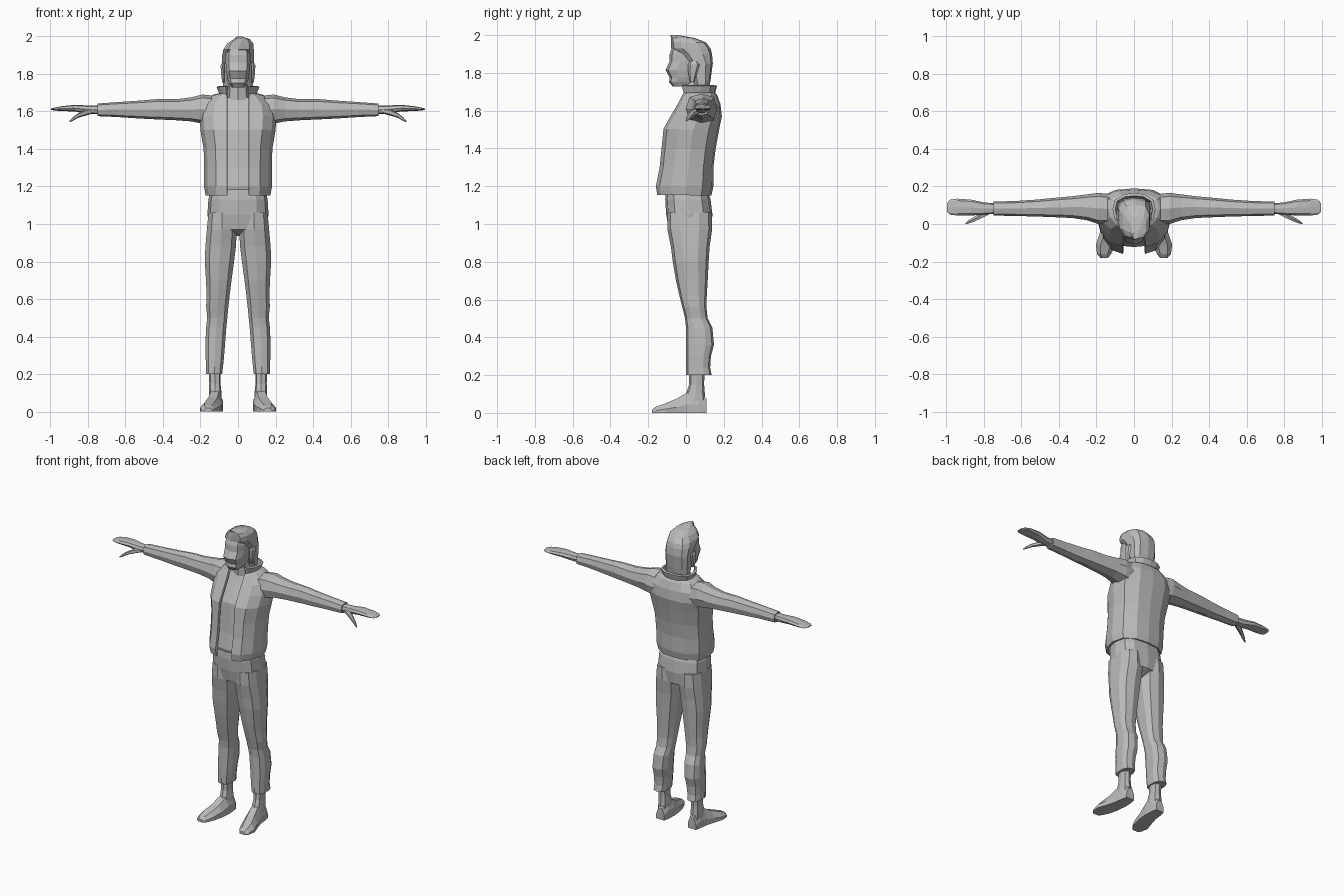
import bpy, bmesh, math

GREY = bpy.data.materials.new("plain grey")
GREY.diffuse_color = (0.5, 0.5, 0.5, 1)


def loft(name, rings, closed=True, mirror=False, thick=0):
    """Skin a list of equal-length point rings into one flat-shaded part."""
    bm = bmesh.new()
    rows = [[bm.verts.new(p) for p in r] for r in rings]
    n = len(rows[0])
    for a, b in zip(rows, rows[1:]):
        for i in range(n if closed else n - 1):
            j = (i + 1) % n
            bm.faces.new((a[i], a[j], b[j], b[i]))
    if closed:
        bm.faces.new(rows[0])
        bm.faces.new(rows[-1])
    bmesh.ops.recalc_face_normals(bm, faces=bm.faces)
    me = bpy.data.meshes.new(name)
    bm.to_mesh(me)
    bm.free()
    me.materials.append(GREY)
    ob = bpy.data.objects.new(name, me)
    bpy.context.collection.objects.link(ob)
    if thick:
        m = ob.modifiers.new("thickness", "SOLIDIFY")
        m.thickness = thick
        m.offset = -1
    if mirror:
        ob.modifiers.new("mirror", "MIRROR")
    return ob


def ring(axis, t, a0, a1, b0, b1, n=10, p=0.75):
    """Rounded box outline inside the bounds, at t along the axis."""
    pts = []
    for i in range(n):
        ang = -math.pi / 2 + 2 * math.pi * i / n
        c, s = math.cos(ang), math.sin(ang)
        a = (a0 + a1) / 2 + (a1 - a0) / 2 * math.copysign(abs(c) ** p, c)
        b = (b0 + b1) / 2 + (b1 - b0) / 2 * math.copysign(abs(s) ** p, s)
        pts.append((a, b, t) if axis == "z" else (t, a, b))
    return pts


def tube(name, axis, rows, n=10, p=0.75, mirror=False):
    return loft(name, [ring(axis, *r, n, p) for r in rows], mirror=mirror)


def jacket_ring(z, w, front, back, gap=0.055):
    """Open outline running from one front edge round the back to the other."""
    c = (front + back) / 2 + 0.01
    f, b = front - c, back - c
    half = [(gap, f), (max(0.66 * w, gap + 0.01), 0.88 * f), (0.9 * w, 0.5 * f), (w, 0),
            (0.9 * w, 0.6 * b), (0.5 * w, 0.93 * b)]
    pts = half + [(0, b)] + [(-x, y) for x, y in reversed(half)]
    return [(x, c + y, z) for x, y in pts]


# Open jacket with a raised collar
JACKET = [(1.155, 0.158, -0.138, 0.12), (1.20, 0.166, -0.145, 0.13),
          (1.30, 0.166, -0.125, 0.13), (1.40, 0.168, -0.115, 0.142),
          (1.50, 0.185, -0.105, 0.16), (1.57, 0.19, -0.065, 0.175),
          (1.63, 0.18, -0.03, 0.168), (1.675, 0.13, -0.008, 0.152),
          (1.69, 0.088, 0.0, 0.14), (1.735, 0.10, -0.012, 0.15)]
loft("jacket", [jacket_ring(*r) for r in JACKET], closed=False, thick=0.015)

# Shirt seen through the opening
tube("shirt", "z", [(z, -w + 0.02, w - 0.02, f + 0.022, b - 0.02)
                    for z, w, f, b in [(1.18, 0.155, -0.14, 0.12)] + JACKET[1:8]],
     n=12, p=0.6)

# Sleeves
tube("sleeve", "x", [
    (0.09, 0.0, 0.155, 1.52, 1.68), (0.19, 0.0, 0.166, 1.535, 1.69),
    (0.25, 0.02, 0.158, 1.547, 1.675), (0.33, 0.032, 0.148, 1.553, 1.665),
    (0.44, 0.037, 0.138, 1.558, 1.665), (0.52, 0.04, 0.13, 1.562, 1.658),
    (0.64, 0.043, 0.122, 1.57, 1.65), (0.75, 0.045, 0.12, 1.575, 1.642)], n=8, mirror=True)

# Mitten-shaped hands and thumbs
tube("hand", "x", [
    (0.74, 0.055, 0.11, 1.585, 1.632), (0.80, 0.05, 0.115, 1.588, 1.632),
    (0.87, 0.045, 0.13, 1.60, 1.635), (0.94, 0.045, 0.135, 1.602, 1.628),
    (0.98, 0.05, 0.13, 1.605, 1.62), (0.998, 0.065, 0.11, 1.609, 1.615)], n=8, mirror=True)
tube("thumb", "x", [
    (0.77, 0.05, 0.08, 1.59, 1.615), (0.81, 0.03, 0.07, 1.578, 1.612),
    (0.85, 0.012, 0.04, 1.567, 1.592), (0.88, 0.002, 0.022, 1.55, 1.57),
    (0.898, -0.002, 0.006, 1.543, 1.551)], n=6, mirror=True)

# Trousers: hips, then legs
tube("hips", "z", [(z, -w, w, f, b) for z, w, f, b in [
    (1.19, 0.145, -0.105, 0.11), (1.13, 0.158, -0.11, 0.13), (1.05, 0.163, -0.105, 0.14),
    (0.97, 0.150, -0.09, 0.132), (0.935, 0.03, -0.01, 0.07)]], n=12, p=0.7)
tube("trouser_leg", "z", [
    (1.06, 0.01, 0.160, -0.10, 0.137), (0.97, 0.003, 0.169, -0.098, 0.138),
    (0.88, 0.008, 0.177, -0.08, 0.125), (0.80, 0.018, 0.18, -0.07, 0.12),
    (0.70, 0.032, 0.173, -0.053, 0.115), (0.62, 0.042, 0.170, -0.035, 0.11),
    (0.56, 0.049, 0.172, -0.02, 0.108), (0.50, 0.055, 0.166, -0.005, 0.115),
    (0.45, 0.06, 0.172, 0.0, 0.14), (0.36, 0.067, 0.176, 0.0, 0.148),
    (0.30, 0.072, 0.175, 0.0, 0.132), (0.24, 0.078, 0.172, 0.0, 0.128),
    (0.20, 0.083, 0.172, 0.0, 0.136)], mirror=True)

# Shoes: ankle shaft and foot
tube("ankle", "z", [
    (0.22, 0.092, 0.156, 0.018, 0.098), (0.15, 0.093, 0.153, 0.016, 0.096),
    (0.10, 0.088, 0.155, 0.0, 0.10), (0.03, 0.085, 0.158, -0.02, 0.105)], n=8, mirror=True)


def foot_ring(y, x0, x1, h):
    w = x1 - x0
    return [(x0, y, 0), (x1, y, 0), (x1, y, 0.4 * h), (x1 - 0.25 * w, y, h),
            (x0 + 0.25 * w, y, h), (x0, y, 0.5 * h)]


loft("shoe", [foot_ring(*r) for r in [
    (0.108, 0.09, 0.15, 0.075), (0.07, 0.083, 0.158, 0.115), (0.01, 0.08, 0.165, 0.11),
    (-0.05, 0.086, 0.183, 0.075), (-0.11, 0.10, 0.203, 0.05),
    (-0.16, 0.122, 0.197, 0.032), (-0.18, 0.138, 0.18, 0.018)]], mirror=True)

# Neck and head with a pointed nose line
tube("neck", "z", [(1.66, -0.06, 0.06, 0.0, 0.12), (1.78, -0.05, 0.05, -0.005, 0.11)], n=8)
tube("head", "z", [(z, -w, w, f, b) for z, w, f, b in [
    (1.728, 0.036, -0.07, 0.03), (1.752, 0.05, -0.09, 0.06), (1.775, 0.058, -0.086, 0.09),
    (1.815, 0.065, -0.108, 0.11), (1.86, 0.068, -0.088, 0.12),
    (1.90, 0.068, -0.086, 0.12), (1.95, 0.06, -0.07, 0.11)]], p=0.65)

# Hair with a fringe swept up to a peak
tube("hair", "z", [(z, cx - w, cx + w, f, b) for z, cx, w, f, b in [
    (1.715, 0, 0.08, 0.05, 0.122), (1.76, 0, 0.083, 0.03, 0.13),
    (1.85, 0, 0.087, 0.01, 0.142), (1.90, 0, 0.087, -0.035, 0.138),
    (1.93, 0.003, 0.084, -0.078, 0.13), (1.962, 0.012, 0.072, -0.08, 0.105),
    (1.985, 0.02, 0.045, -0.08, 0.045), (2.0, 0.006, 0.012, -0.082, -0.04)]], p=0.7)

# Ears
tube("ear", "z", [(1.755, 0.07, 0.085, 0.02, 0.045), (1.80, 0.07, 0.091, 0.012, 0.06),
                  (1.845, 0.07, 0.094, 0.01, 0.075), (1.862, 0.07, 0.086, 0.02, 0.06)],
     n=6, mirror=True)
